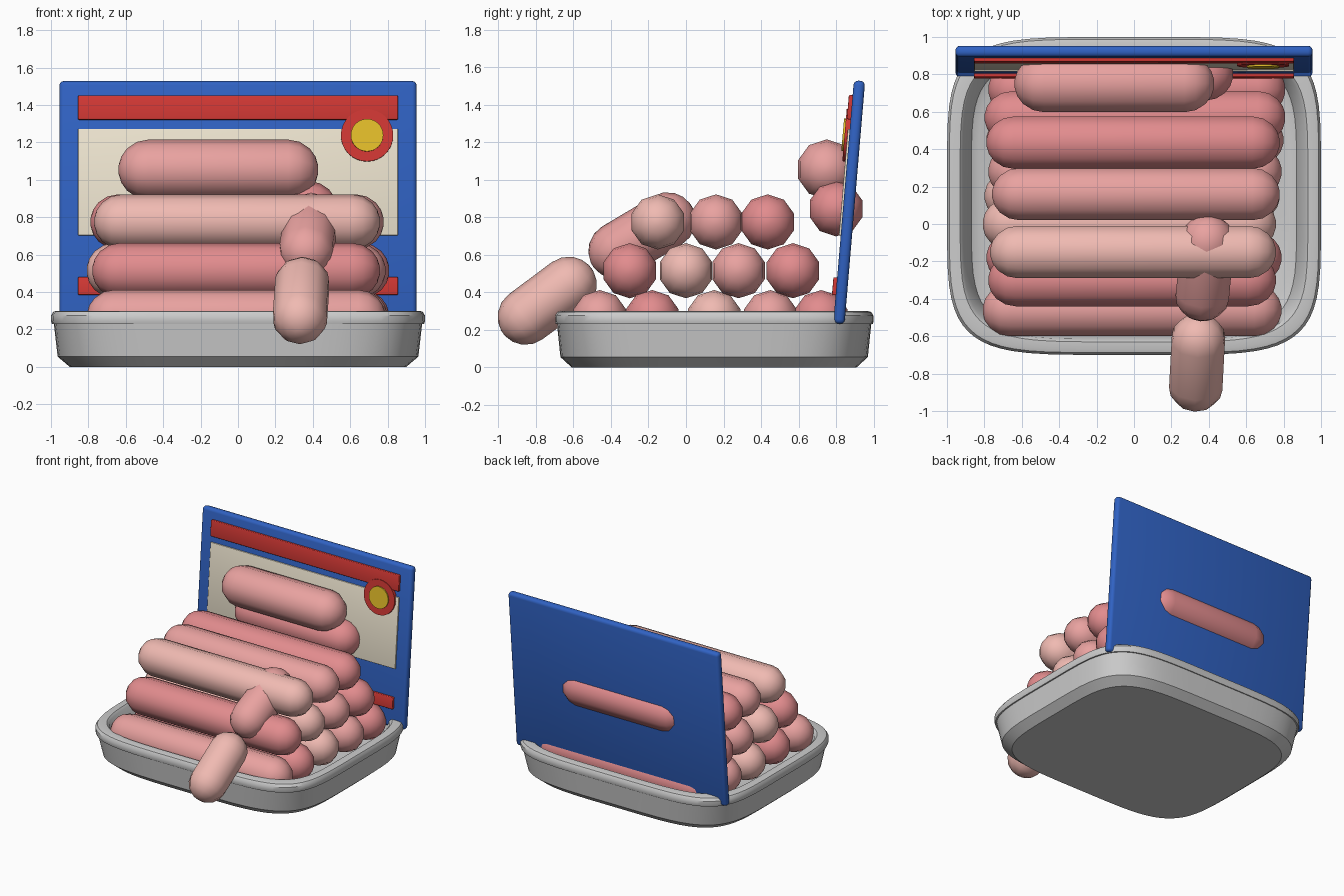
import bpy, bmesh, math
from mathutils import Vector, Matrix

if "Cube" in bpy.data.objects:
    bpy.data.objects.remove(bpy.data.objects["Cube"])


def material(name, rgb):
    m = bpy.data.materials.new(name)
    lin = [(c / 255 / 12.92) if c < 11 else ((c / 255 + 0.055) / 1.055) ** 2.4 for c in rgb]
    m.diffuse_color = (*lin, 1)
    m.use_nodes = True
    m.node_tree.nodes["Principled BSDF"].inputs["Base Color"].default_value = m.diffuse_color
    return m


PALE = material("pale_pink", (240, 186, 178))
MID = material("mid_pink", (233, 162, 160))
DEEP = material("deep_pink", (226, 140, 142))
BLUE = material("card_blue", (48, 98, 195))
RED = material("label_red", (210, 56, 52))
CREAM = material("label_cream", (238, 229, 208))
YELLOW = material("badge_yellow", (230, 192, 42))


def finish(name, bm, mat=None, angle=40):
    bmesh.ops.recalc_face_normals(bm, faces=bm.faces)
    me = bpy.data.meshes.new(name)
    bm.to_mesh(me)
    bm.free()
    ob = bpy.data.objects.new(name, me)
    bpy.context.collection.objects.link(ob)
    if mat:
        me.materials.append(mat)
    bpy.ops.object.select_all(action='DESELECT')
    ob.select_set(True)
    bpy.context.view_layer.objects.active = ob
    bpy.ops.object.shade_smooth_by_angle(angle=math.radians(angle))
    return ob


def loft(bm, rings):
    """Skin closed rings of points and cap both ends."""
    loops = [[bm.verts.new(p) for p in r] for r in rings]
    n = len(loops[0])
    for a, b in zip(loops, loops[1:]):
        for i in range(n):
            j = (i + 1) % n
            bm.faces.new((a[i], a[j], b[j], b[i]))
    bm.faces.new(loops[0][::-1])
    bm.faces.new(loops[-1])


def sausage(name, a, b, r, mat, sides=10):
    """Ten-sided capsule whose tips touch a and b."""
    a, b = Vector(a), Vector(b)
    axis = b - a
    half = axis.length / 2
    rot = axis.to_track_quat('Z', 'Y').to_matrix().to_4x4()
    mtx = Matrix.Translation((a + b) / 2) @ rot
    steps = [math.radians(d) for d in (8, 26, 45, 68, 90)]
    prof = [(r * math.sin(t), -(half - r) - r * math.cos(t)) for t in steps]
    prof += [(q, -z) for q, z in reversed(prof)]
    rings = []
    for q, z in prof:
        ring = []
        for i in range(sides):
            t = math.pi / 2 + math.tau * i / sides
            ring.append(mtx @ Vector((q * math.cos(t), q * math.sin(t), z)))
        rings.append(ring)
    bm = bmesh.new()
    loft(bm, rings)
    return finish(name, bm, mat, 60)


# Tray: rounded-rectangle sections up the outside, over the rim, down inside
def rounded_ring(hx, hy, z, n, count=64):
    pts = []
    for i in range(count):
        t = math.tau * (i + 0.5) / count
        c, s = math.cos(t), math.sin(t)
        pts.append((hx * math.copysign(abs(c) ** (2 / n), c),
                    0.15 + hy * math.copysign(abs(s) ** (2 / n), s), z))
    return pts


tray_sections = [
    (0.90, 0.76, 0.0, 4.5), (0.965, 0.82, 0.055, 4.5), (0.985, 0.838, 0.23, 5),
    (0.996, 0.846, 0.23, 5), (1.0, 0.85, 0.245, 5), (1.0, 0.85, 0.275, 5),
    (0.988, 0.838, 0.295, 5), (0.97, 0.82, 0.30, 5), (0.93, 0.78, 0.30, 5),
    (0.915, 0.765, 0.285, 5), (0.87, 0.735, 0.12, 5), (0.83, 0.69, 0.10, 5)]
bm = bmesh.new()
loft(bm, [rounded_ring(*s) for s in tray_sections])
finish("tray", bm, None, 35)

# Stacked sausages: (y, left x, right x, colour) for each layer
layers = [
    (0.265, [(-0.46, -0.81, 0.79, MID), (-0.18, -0.79, 0.79, DEEP), (0.15, -0.80, 0.78, PALE),
             (0.45, -0.79, 0.80, MID), (0.72, -0.78, 0.81, DEEP)]),
    (0.515, [(-0.30, -0.78, 0.76, DEEP), (0.0, -0.81, 0.76, PALE), (0.28, -0.78, 0.79, MID),
             (0.57, -0.80, 0.81, DEEP)]),
    (0.775, [(-0.15, -0.77, 0.76, PALE), (0.16, -0.76, 0.78, MID), (0.435, -0.79, 0.78, DEEP)])]
for k, (z, row) in enumerate(layers):
    for i, (y, x0, x1, mat) in enumerate(row):
        sausage(f"sausage_layer{k + 1}_{i + 1}", (x0, y, z), (x1, y, z), 0.147, mat)

# Two sausages pressed into the card
sausage("card_sausage_upper", (-0.64, 0.75, 1.055), (0.43, 0.75, 1.055), 0.16, MID)
sausage("card_sausage_lower", (-0.56, 0.80, 0.845), (0.53, 0.80, 0.845), 0.147, DEEP)

# Linked pair hanging over the front
sausage("hanging_sausage_upper", (0.355, -0.50, 0.545), (0.405, 0.03, 0.86), 0.15, MID)
sausage("hanging_sausage_lower", (0.325, -0.975, 0.18), (0.35, -0.505, 0.53), 0.15, PALE)

# Leaning card: everything is laid out upright, then tilted back together
TILT = (Matrix.Translation((0, 0.87, 0.88))
        @ Matrix.Rotation(-math.radians(4.85), 4, 'X')
        @ Matrix.Translation((0, 0, -0.88)))


def panel(name, hx, z0, z1, y0, y1, bevel, mat):
    bm = bmesh.new()
    bmesh.ops.create_cube(bm, size=1)
    for v in bm.verts:
        v.co = (v.co.x * 2 * hx, (y0 + y1) / 2 + v.co.y * (y1 - y0),
                (z0 + z1) / 2 + v.co.z * (z1 - z0))
    bmesh.ops.bevel(bm, geom=bm.edges[:], offset=bevel, segments=3,
                    profile=0.5, affect='EDGES')
    bm.transform(TILT)
    return finish(name, bm, mat)


def disc(name, x, z, r, y0, y1, mat):
    bm = bmesh.new()
    bmesh.ops.create_cone(bm, cap_ends=True, segments=32, radius1=r, radius2=r, depth=y1 - y0)
    bm.transform(TILT @ Matrix.Translation((x, (y0 + y1) / 2, z))
                 @ Matrix.Rotation(math.pi / 2, 4, 'X'))
    return finish(name, bm, mat)


panel("backing_card", 0.955, 0.23, 1.53, -0.03, 0.03, 0.024, BLUE)
panel("label_panel", 0.855, 0.70, 1.27, -0.04, -0.02, 0.003, CREAM)
panel("top_stripe", 0.855, 1.32, 1.45, -0.05, -0.02, 0.006, RED)
panel("bottom_stripe", 0.855, 0.38, 0.475, -0.05, -0.02, 0.006, RED)
disc("badge_ring", 0.69, 1.235, 0.14, -0.055, -0.02, RED)
disc("badge_centre", 0.69, 1.235, 0.087, -0.065, -0.02, YELLOW)
